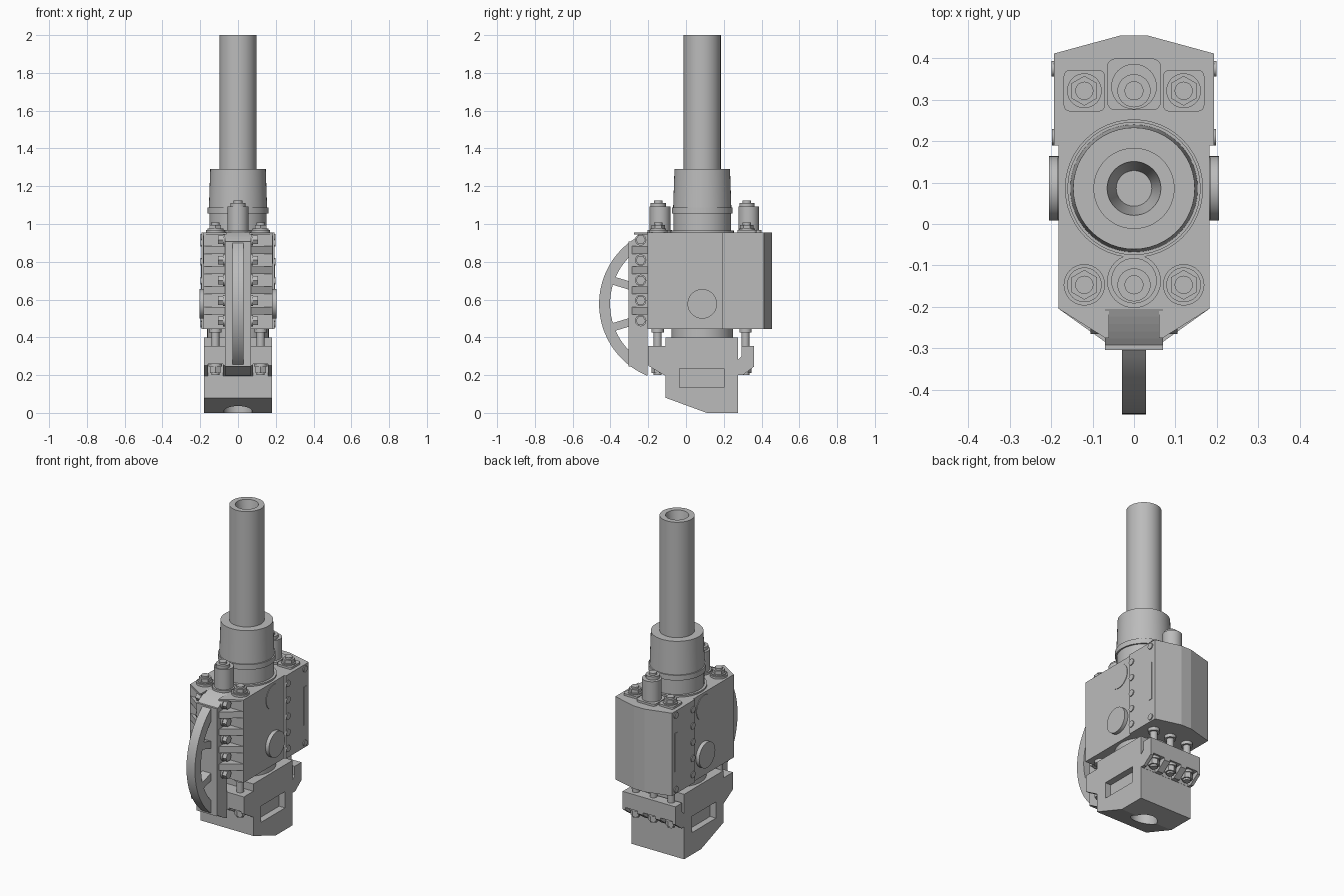
import bpy, bmesh, math
from mathutils import Matrix, Vector

cube = bpy.data.objects.get("Cube")
if cube:
    bpy.data.objects.remove(cube, do_unlink=True)

grey = bpy.data.materials.new("plain_grey")
grey.use_nodes = True
TONE = (0.5, 0.5, 0.5, 1)
grey.diffuse_color = TONE
grey.node_tree.nodes["Principled BSDF"].inputs["Base Color"].default_value = TONE

AXIS_Y = 0.086   # centre line of tube, neck and bore
MIRROR = (-1, 1)


def finish(name, bm, smooth=False):
    bmesh.ops.recalc_face_normals(bm, faces=bm.faces)
    mesh = bpy.data.meshes.new(name)
    bm.to_mesh(mesh)
    bm.free()
    mesh.materials.append(grey)
    obj = bpy.data.objects.new(name, mesh)
    bpy.context.collection.objects.link(obj)
    if smooth:
        bpy.ops.object.select_all(action='DESELECT')
        obj.select_set(True)
        bpy.context.view_layer.objects.active = obj
        bpy.ops.object.shade_smooth_by_angle(angle=math.radians(30))
    return obj


def prism(name, outline, low, high, axis='Z', smooth=False):
    """Extrude a plan (x, y) along Z, or a side profile (y, z) along X."""
    bm = bmesh.new()
    place = (lambda a, b: (a, b, low)) if axis == 'Z' else (lambda a, b: (low, a, b))
    face = bm.faces.new([bm.verts.new(place(a, b)) for a, b in outline])
    out = bmesh.ops.extrude_face_region(bm, geom=[face])
    move = Vector((0, 0, high - low)) if axis == 'Z' else Vector((high - low, 0, 0))
    bmesh.ops.translate(bm, vec=move, verts=[v for v in out['geom'] if isinstance(v, bmesh.types.BMVert)])
    return finish(name, bm, smooth)


def box(name, x, y, z, bevel=0):
    obj = prism(name, [(x[0], y[0]), (x[1], y[0]), (x[1], y[1]), (x[0], y[1])], *z)
    if bevel:
        bm = bmesh.new()
        bm.from_mesh(obj.data)
        edges = [e for e in bm.edges if abs(e.verts[0].co.z - e.verts[1].co.z) > 1e-4]
        bmesh.ops.bevel(bm, geom=edges, offset=bevel, segments=4, profile=0.5, affect='EDGES')
        bm.to_mesh(obj.data)
        bm.free()
    return obj


def lathe(name, profile, x=0, y=AXIS_Y, sides=48):
    """Revolve a closed (radius, z) profile about a vertical line."""
    bm = bmesh.new()
    verts = [bm.verts.new((r, 0, z)) for r, z in profile]
    edges = [bm.edges.new((a, b)) for a, b in zip(verts, verts[1:])]
    bmesh.ops.spin(bm, geom=verts + edges, axis=(0, 0, 1), cent=(0, 0, 0),
                   angle=math.tau, steps=sides)
    bmesh.ops.remove_doubles(bm, verts=bm.verts, dist=1e-5)
    bmesh.ops.translate(bm, vec=(x, y, 0), verts=bm.verts)
    return finish(name, bm, True)


def cyl(name, r, start, length, axis='Z', sides=32):
    bm = bmesh.new()
    bmesh.ops.create_cone(bm, cap_ends=True, segments=sides, radius1=r, radius2=r, depth=abs(length))
    turn = Matrix.Rotation(math.pi / 2, 4, 'Y') if axis == 'X' else Matrix()
    step = Vector((length / 2, 0, 0)) if axis == 'X' else Vector((0, 0, length / 2))
    bmesh.ops.transform(bm, matrix=Matrix.Translation(Vector(start) + step) @ turn, verts=bm.verts)
    return finish(name, bm, sides > 6)


def cut(target, cutter):
    mod = target.modifiers.new("cut", 'BOOLEAN')
    mod.operation, mod.object, mod.solver = 'DIFFERENCE', cutter, 'EXACT'
    bpy.context.view_layer.objects.active = target
    bpy.ops.object.modifier_apply(modifier=mod.name)
    bpy.data.objects.remove(cutter, do_unlink=True)


# Main housing with a wider rear cover
prism("housing", [(s * x, y) for s, pts in
      ((1, [(.182, -.205), (.182, .19)]), (-1, [(.182, .19), (.182, -.205)]))
      for x, y in pts], .445, .955)
prism("rear_cover", [(-.193, .19), (.193, .19), (.193, .412), (.035, .455),
                     (-.035, .455), (-.193, .412)], .445, .955)

# Tube, collar and neck
lathe("tube", [(0, 1.2), (.098, 1.2), (.098, 2), (.065, 2), (.043, 1.88), (0, 1.88)])
lathe("collar", [(0, .95), (.167, .95), (.167, .965), (.152, .965), (.152, 1.055), (.161, 1.055),
                 (.161, 1.087), (.154, 1.087), (.147, 1.29), (0, 1.29)])
lathe("neck", [(0, .39), (.163, .39), (.163, .45), (0, .45)])

# Curved front guard: slab, rim and spokes
CY, CZ, R_OUT, R_IN = -.049, .577, .411, .353


def arc_points(radius, limit, count=32):
    half = math.acos((CY - limit) / radius)
    return [(CY - radius * math.cos(t), CZ + radius * math.sin(t))
            for t in (half * (2 * i / count - 1) for i in range(count + 1))]


slab_y = -.305
top_arc = [p for p in arc_points(R_OUT, -.205, 48) if p[0] > slab_y]
lower = [p for p in top_arc if p[1] < CZ]
upper = [p for p in top_arc if p[1] > CZ]
prism("guard_slab", lower + [(slab_y, lower[-1][1]), (slab_y, upper[0][1])] + upper,
      -.07, .07, 'X')
prism("guard_rim", arc_points(R_OUT, slab_y) + arc_points(R_IN, slab_y)[::-1],
      -.029, .029, 'X', True)
for s in MIRROR:
    prism("guard_spoke", [(-.30, CZ + s * .075), (-.30, CZ + s * .12),
                          (-.40, CZ + s * .15), (-.40, CZ + s * .105)], -.029, .029, 'X')

# Cooling fins and clamp bolts beside the guard
for s in MIRROR:
    for i in range(5):
        z = .488 + i * .107
        cyl("clamp_washer", .03, (s * .068, -.24, z), s * .012, 'X', 20)
        cyl("clamp_bolt", .026, (s * .075, -.24, z), s * .03, 'X', 6)
        if i < 4:
            zf = z + .0535
            prism("fin", [(s * .06, -.2), (s * .182, -.205), (s * .07, -.285), (s * .06, -.285)],
                  zf - .02, zf + .02)
    prism("top_fin", [(s * .06, -.2), (s * .182, -.205), (s * .07, -.275), (s * .06, -.275)], .945, .955)

# Side bosses, seam studs, corner screws and slot strips
for s in MIRROR:
    cyl("side_boss", .078, (s * .17, AXIS_Y, .577), s * .035, 'X', 48)
    cyl("side_disc", .075, (s * .18, AXIS_Y, .865), s * .005, 'X', 48)
    for i in range(5):
        cyl("seam_stud", .02, (s * .18, .21, .5 + i * .1), s * .018, 'X', 20)
    for z in (.472, .928):
        cyl("corner_screw", .019, (s * .18, .375, z), s * .019, 'X', 20)
    box("side_strip", sorted((s * .18, s * .196)), (.363, .387), (.585, .82))

# Top pads, nuts and tall studs
for row, y in (("front", -.147), ("rear", .322)):
    for x in (-.12, .12):
        if row == "rear":
            box("rear_pad", (x - .05, x + .05), (y - .05, y + .05), (.95, .968), .015)
        else:
            cyl("front_pad", .05, (x, y, .95), .018)
        cyl("top_washer", .042, (x, y, .96), .015)
        cyl("top_nut", .036, (x, y, .97), .026, sides=6)
        cyl("top_stud", .022, (x, y, .97), .037, sides=20)
    if row == "rear":
        box("rear_pad", (-.065, .065), (.275, .40), (.95, .968), .02)
    else:
        cyl("front_pad", .065, (0, -.138, .95), .018)
    cyl("tall_sleeve", .055, (0, y + .01, .95), .142)
    cyl("tall_nut", .04, (0, y, 1.08), .032)
    cyl("tall_stud", .023, (0, y, 1.1), .025, sides=20)

# Lower block with front and rear flanges
block = prism("lower_block", [
    (-.108, .40), (-.108, .355), (-.2, .355), (-.2, .25), (-.108, .195), (-.108, .08),
    (.11, 0), (.275, 0), (.275, .2), (.3, .2), (.36, .245), (.36, .355),
    (.295, .355), (.295, .3), (.275, .28), (.275, .40)], -.18, .18, 'X')
cut(block, cyl("bore_cutter", .075, (0, AXIS_Y, -.1), .35, sides=48))
for s in MIRROR:
    cut(block, box("pocket_cutter", sorted((s * .14, s * .25)), (-.035, .2), (.135, .235)))

# Nut recesses under the flanges, with tie rods and nuts
for y, back, xs in ((-.15, (-.25, -.109), (-.12, .12)), (.315, (.276, .4), (-.12, 0, .12))):
    for x in xs:
        cut(block, box("recess_cutter", (x - .04, x + .04), back, (.15, .26)))
        cyl("tie_rod", .021, (x, y, .2), .25, sides=24)
        cyl("rod_collar", .033, (x, y, .425), .022, sides=24)
        cyl("rod_washer", .036, (x, y, .245), .017, sides=24)
        cyl("rod_nut", .032, (x, y, .212), .035, sides=6)
